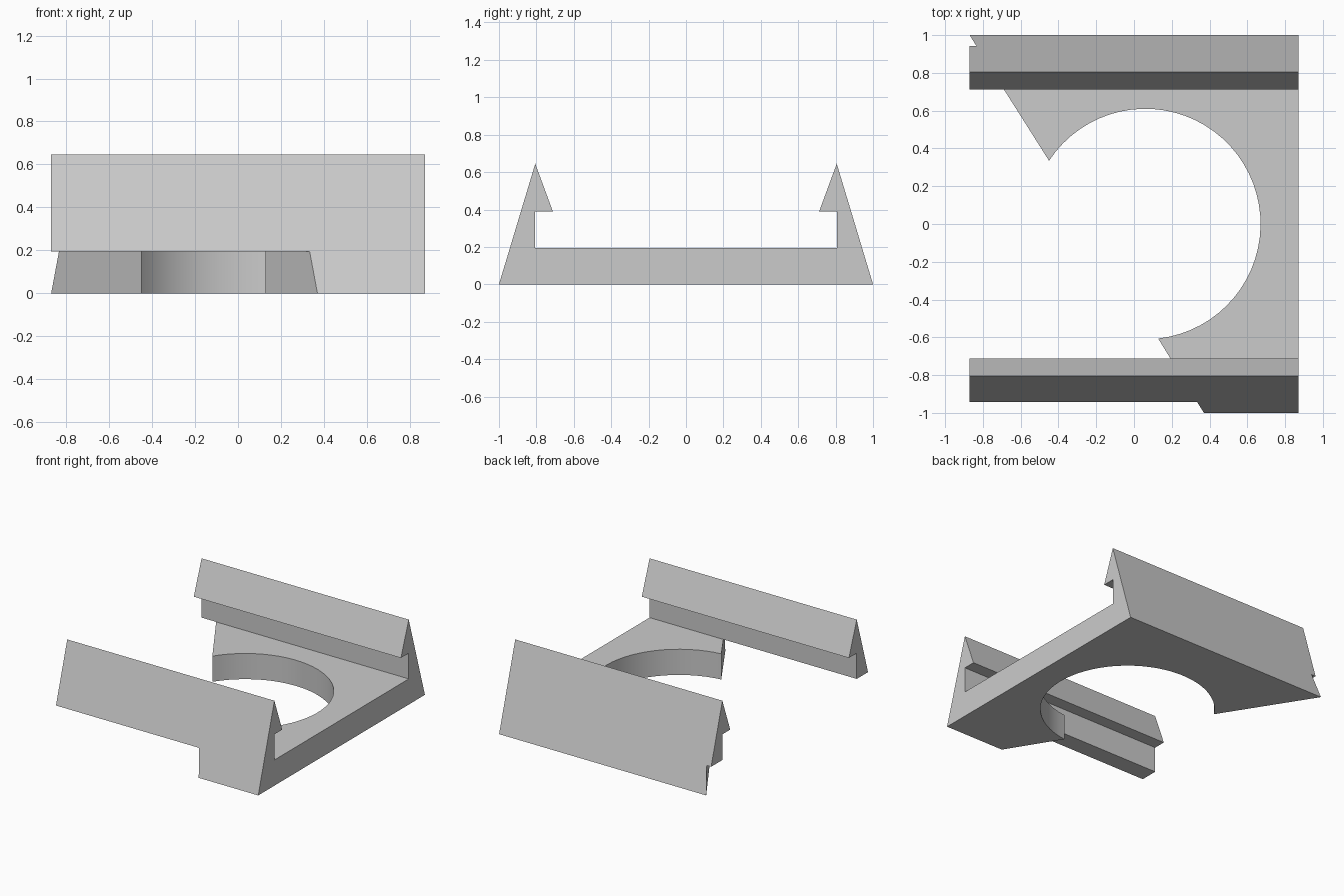
import bpy, bmesh
from math import cos, sin, radians

cube = bpy.data.objects.get("Cube")
if cube:
    bpy.data.objects.remove(cube)

HALF_LENGTH = 0.87
FLOOR = 0.195          # thickness of the base plate
APEX_Y, APEX_Z = 0.806, 0.645
LIP_Y, LIP_Z = 0.712, 0.39
SHOULDER = 1 - (1 - APEX_Y) * FLOOR / APEX_Z   # outer slope at plate height

grey = bpy.data.materials.new("light grey")
grey.use_nodes = True
grey.diffuse_color = (0.6, 0.6, 0.6, 1)
grey.node_tree.nodes["Principled BSDF"].inputs["Base Color"].default_value = grey.diffuse_color


def prism(name, outline, offset, reshape=None):
    """Extrude a flat outline by an offset and optionally adjust the far end."""
    bm = bmesh.new()
    face = bm.faces.new([bm.verts.new(p) for p in outline])
    far = bmesh.ops.extrude_face_region(bm, geom=[face], use_keep_orig=True)["geom"]
    far_verts = [g for g in far if isinstance(g, bmesh.types.BMVert)]
    bmesh.ops.translate(bm, verts=far_verts, vec=offset)
    if reshape:
        for v in far_verts:
            reshape(v)
    bmesh.ops.recalc_face_normals(bm, faces=bm.faces[:])
    mesh = bpy.data.meshes.new(name)
    bm.to_mesh(mesh)
    bm.free()
    mesh.materials.append(grey)
    obj = bpy.data.objects.new(name, mesh)
    bpy.context.collection.objects.link(obj)
    return obj


def diagonal_x(y):
    """Diagonal cut across the base plate."""
    return -0.25 - 0.62 * y


def lean_in(v):
    """Top ends of the plate follow the outer slope of the rails."""
    if abs(v.co.y) > 0.99:
        on_diagonal = v.co.x < HALF_LENGTH - 0.01
        v.co.y *= SHOULDER
        if on_diagonal:
            v.co.x = diagonal_x(v.co.y)


# Base plate with a round opening broken by the diagonal cut
START, END, STEPS = 146.7, -83.6, 42
CENTRE_X, RADIUS = 0.06, 0.61
arc = []
for i in range(STEPS + 1):
    a = radians(START + (END - START) * i / STEPS)
    arc.append((CENTRE_X + RADIUS * cos(a), RADIUS * sin(a), 0))
outline = [(HALF_LENGTH, -1, 0), (HALF_LENGTH, 1, 0), (diagonal_x(1), 1, 0)]
outline += arc + [(diagonal_x(-1), -1, 0)]
plate = prism("base_plate", outline, (0, 0, FLOOR), lean_in)

# Hooked rails along the front and back
profile = [(SHOULDER, FLOOR), (APEX_Y, APEX_Z), (LIP_Y, LIP_Z),
           (APEX_Y, LIP_Z), (APEX_Y, FLOOR)]
for name, side in (("front_rail", -1), ("back_rail", 1)):
    prism(name, [(-HALF_LENGTH, side * y, z) for y, z in profile],
          (2 * HALF_LENGTH, 0, 0))

# Smooth only the round opening
bpy.ops.object.select_all(action='DESELECT')
plate.select_set(True)
bpy.context.view_layer.objects.active = plate
bpy.ops.object.shade_smooth_by_angle(angle=radians(20))
